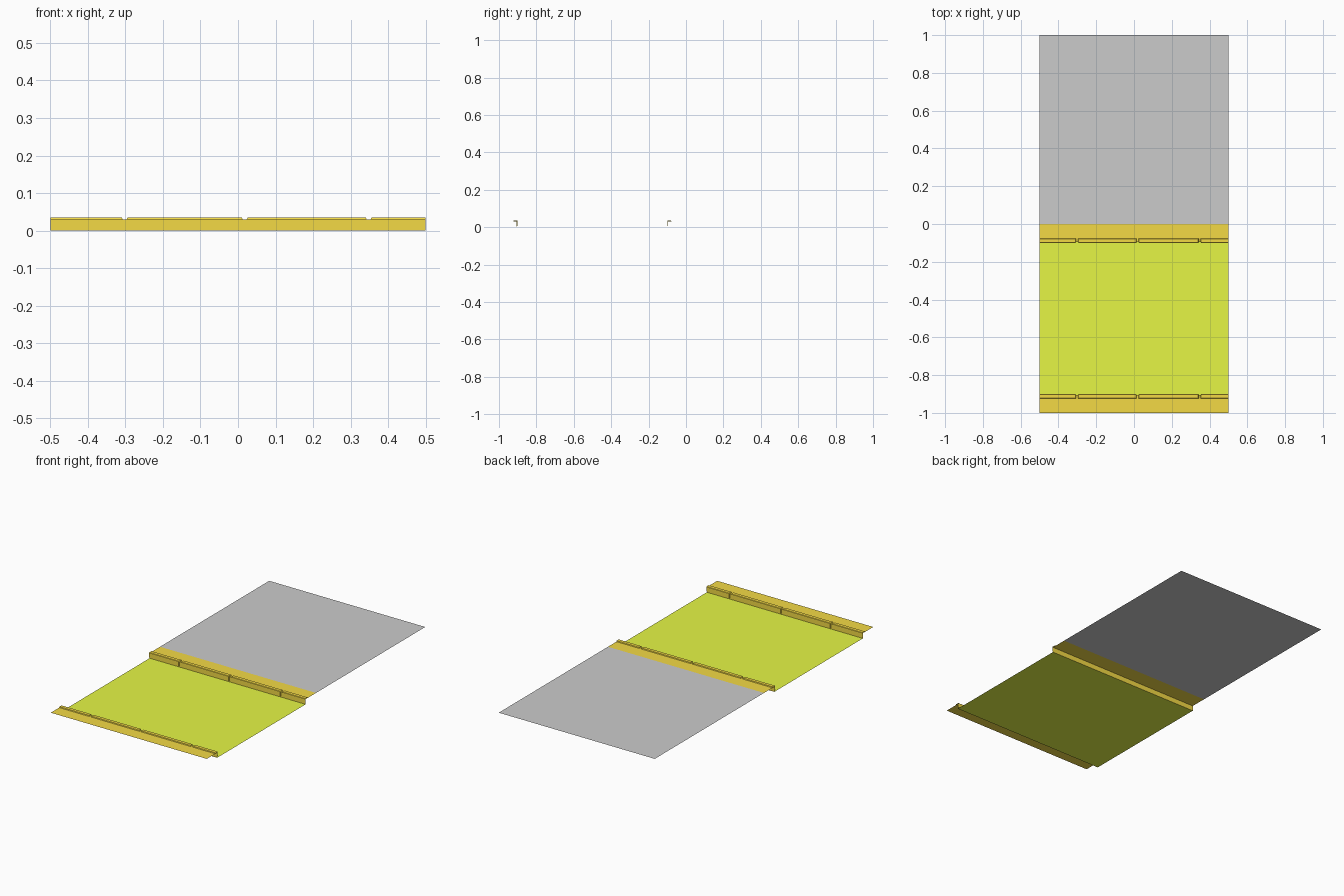
import bpy, bmesh

if "Cube" in bpy.data.objects:
    bpy.data.objects.remove(bpy.data.objects["Cube"])

ROAD_Z, WALK_Z, HALF = 0.0, 0.03, 0.5
JOINTS = (-0.302, 0.018, 0.348)   # gaps between kerb stones
GAP, TAPER = 0.005, 0.003


def material(name, rgb):
    m = bpy.data.materials.new(name)
    m.diffuse_color = (*rgb, 1)
    m.use_nodes = True
    m.node_tree.nodes["Principled BSDF"].inputs["Base Color"].default_value = m.diffuse_color
    return m


def finish(name, bm, mat=None):
    bmesh.ops.recalc_face_normals(bm, faces=bm.faces)
    me = bpy.data.meshes.new(name)
    bm.to_mesh(me)
    bm.free()
    ob = bpy.data.objects.new(name, me)
    bpy.context.collection.objects.link(ob)
    if mat:
        me.materials.append(mat)
    return ob


def sweep(bm, profile, x0, x1):
    """Open sheet: a (y, z) profile stretched along x."""
    a = [bm.verts.new((x0, y, z)) for y, z in profile]
    b = [bm.verts.new((x1, y, z)) for y, z in profile]
    for i in range(len(a) - 1):
        bm.faces.new((a[i], b[i], b[i + 1], a[i + 1]))
    return a, b


def sheet(name, y0, y1, z, mat=None):
    bm = bmesh.new()
    v = [bm.verts.new(p) for p in ((-HALF, y0, z), (HALF, y0, z), (HALF, y1, z), (-HALF, y1, z))]
    bm.faces.new(v)
    bm.normal_update()
    me = bpy.data.meshes.new(name)
    bm.to_mesh(me)
    bm.free()
    bpy.context.collection.objects.link(bpy.data.objects.new(name, me))
    if mat:
        me.materials.append(mat)


orange = material("walk_orange", (0.9, 0.7, 0.06))
green = material("road_green", (0.79, 0.92, 0.06))

# Flat ground beside the walk, and the sunken road surface
sheet("ground", 0.0, 1.0, WALK_Z)
sheet("road", -0.905, -0.095, ROAD_Z, green)

# Kerb cross-sections for the back side; the front side mirrors about y = -0.5
WALK = [(0, WALK_Z), (-0.095, WALK_Z), (-0.095, ROAD_Z)]
STONE = [(-0.077, WALK_Z), (-0.079, 0.035), (-0.098, 0.035), (-0.1, 0.033),
         (-0.1, 0.007), (-0.095, 0.005)]


def flip(profile, mirrored):
    return [(-1 - y, z) for y, z in profile] if mirrored else profile


for side, mirrored in (("back", False), ("front", True)):
    # Walk strip with its vertical drop to the road
    bm = bmesh.new()
    a, b = sweep(bm, flip(WALK, mirrored), -HALF, HALF)
    me_ob = finish(side + "_walk", bm, orange)
    if me_ob.data.polygons[0].normal.z < 0:
        me_ob.data.flip_normals()

    # Kerb stones wrapped over the edge, with tapered ends at each joint
    bm = bmesh.new()
    cuts = [-HALF - GAP, *JOINTS, HALF + GAP]
    for i, (left, right) in enumerate(zip(cuts, cuts[1:])):
        a, b = sweep(bm, flip(STONE, mirrored), left + GAP, right - GAP)
        corner = flip([WALK[1]], mirrored)[0]
        for ring, x, push, capped in ((a, left + GAP, TAPER, i > 0),
                                      (b, right - GAP, -TAPER, i < len(JOINTS))):
            if not capped:
                continue
            for v in ring[1:-1]:
                v.co.x += push
            inner = bm.verts.new((x, *corner))
            for p, q in zip(ring, ring[1:]):
                bm.faces.new((inner, p, q))
    stones = finish(side + "_kerb_stones", bm, orange)
    top = max(stones.data.polygons, key=lambda p: p.area * abs(p.normal.z))
    if top.normal.z < 0:
        stones.data.flip_normals()
